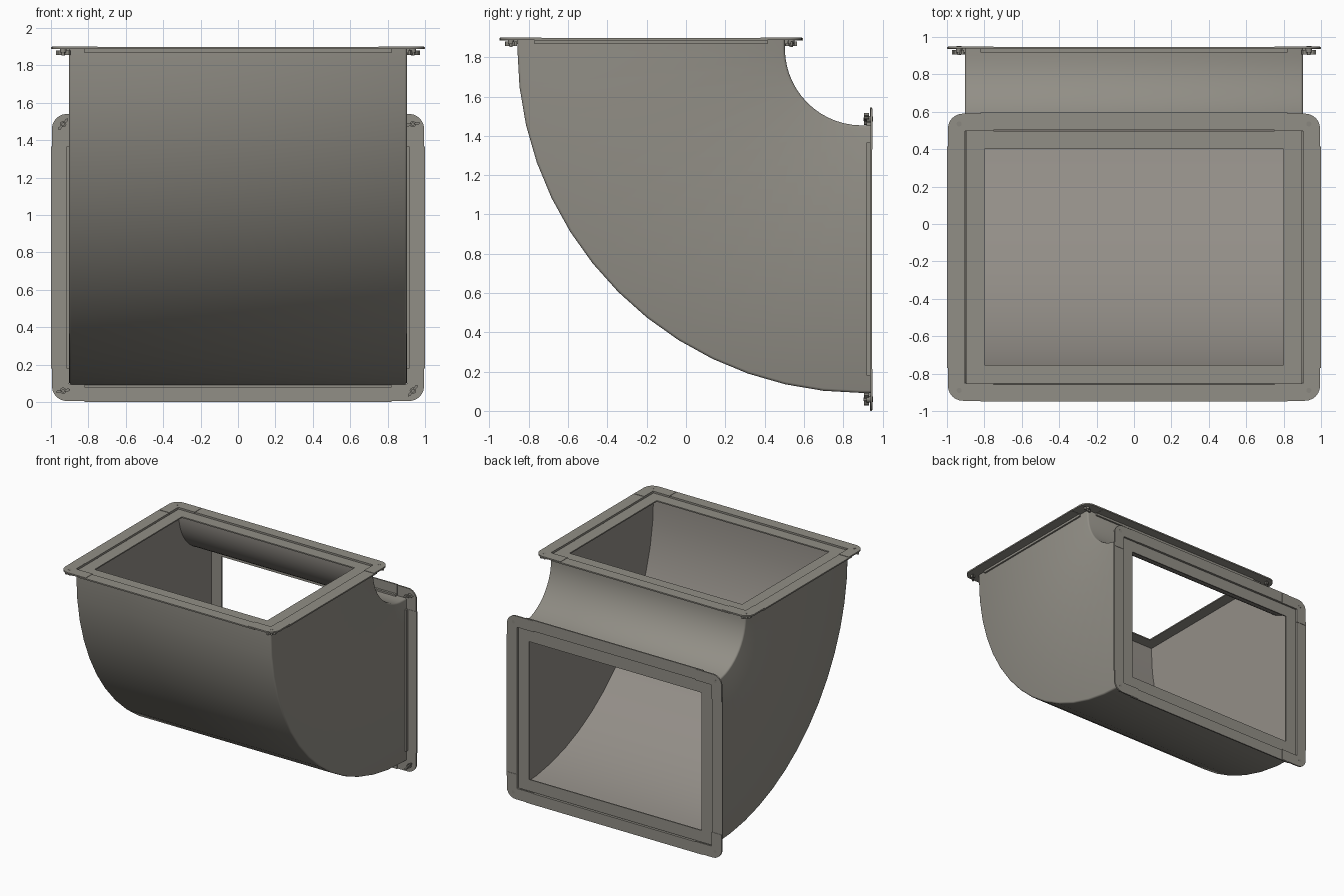
import bpy, bmesh, math

if "Cube" in bpy.data.objects:
    bpy.data.objects.remove(bpy.data.objects["Cube"])

SHIFT = 0.95                       # the model mirrors across the plane z = y + SHIFT
CY, CZ = 0.895, 1.845              # centre of the bend
TOP = 1.9                          # outer face of the top flange
V0, V1 = -0.95, 0.595              # top flange limits in y


def material(name, rgb):
    m = bpy.data.materials.new(name)
    m.diffuse_color = (*rgb, 1)
    m.use_nodes = True
    m.node_tree.nodes["Principled BSDF"].inputs["Base Color"].default_value = m.diffuse_color
    return m


STEEL = material("galvanised grey", (0.285, 0.272, 0.238))
LINER = material("warm grey inside", (0.292, 0.272, 0.245))
BOLT = material("bolt grey", (0.25, 0.24, 0.21))


def finish(bm, name, mat, rear=False, angle=40, recalc=True):
    if rear:                       # swap the top flange part onto the rear opening
        for v in bm.verts:
            x, y, z = v.co
            v.co = (x, z - SHIFT, y + SHIFT)
    if recalc:
        bmesh.ops.recalc_face_normals(bm, faces=bm.faces[:])
    me = bpy.data.meshes.new(name)
    bm.to_mesh(me)
    bm.free()
    me.materials.append(mat)
    ob = bpy.data.objects.new(name, me)
    bpy.context.collection.objects.link(ob)
    bpy.ops.object.select_all(action='DESELECT')
    ob.select_set(True)
    bpy.context.view_layer.objects.active = ob
    bpy.ops.object.shade_smooth_by_angle(angle=math.radians(angle))
    return ob


def prism(bm, pts, z0, z1):
    lo = [bm.verts.new((x, y, z0)) for x, y in pts]
    hi = [bm.verts.new((x, y, z1)) for x, y in pts]
    bm.faces.new(lo[::-1])
    bm.faces.new(hi)
    n = len(pts)
    for i in range(n):
        j = (i + 1) % n
        bm.faces.new((lo[i], lo[j], hi[j], hi[i]))


def rect(x0, x1, y0, y1):
    return [(x0, y0), (x1, y0), (x1, y1), (x0, y1)]


def bend_rings(half, outer, inner, end, steps=14):
    """Rectangular cross-sections swept through the quarter bend."""
    def ring(o, i):
        return [(-half, *o), (half, *o), (half, *i), (-half, *i)]
    rings = [ring((CY - outer, end), (CY - inner, end))]
    for k in range(steps + 1):
        a = math.radians(90 * k / steps)
        c, s = math.cos(a), math.sin(a)
        rings.append(ring((CY - outer * c, CZ - outer * s),
                          (CY - inner * c, CZ - inner * s)))
    e = end - SHIFT
    rings.append(ring((e, CZ - outer), (e, CZ - inner)))
    return rings


def loft(rings):
    bm = bmesh.new()
    rows = [[bm.verts.new(p) for p in r] for r in rings]
    for a, b in zip(rows, rows[1:]):
        for i in range(4):
            j = (i + 1) % 4
            bm.faces.new((a[i], a[j], b[j], b[i]))
    return bm


# Outer sheet metal with softly rounded long edges
bm = loft(bend_rings(0.904, 1.753, 0.392, 1.892))
bmesh.ops.recalc_face_normals(bm, faces=bm.faces[:])
corners = [e for e in bm.edges if len(e.link_faces) == 2 and e.calc_face_angle() > 1]
bmesh.ops.bevel(bm, geom=corners, offset=0.013, segments=2, profile=0.5, affect='EDGES')
finish(bm, "bend_shell", STEEL, angle=50)

# Inside face of the thin sheet metal, normals turned inwards
bm = loft(bend_rings(0.896, 1.745, 0.40, 1.886))
bmesh.ops.recalc_face_normals(bm, faces=bm.faces[:])
bmesh.ops.reverse_faces(bm, faces=bm.faces[:])
finish(bm, "bend_inside", LINER, recalc=False)


def corner_outline(sx, sy):
    """L-shaped corner plate with a rounded outer corner."""
    xo, r, w = 0.995, 0.08, 0.092
    yo = (V1 - 0.005) if sy > 0 else (V0 + 0.005)
    pts = [(0.75, 0), (0.75, w), (xo - w, w), (xo - w, 0.21), (xo, 0.21)]
    for k in range(7):
        a = math.radians(15 * k)
        pts.append((xo - r + r * math.cos(a), r - r * math.sin(a)))
    return [(sx * x, yo - sy * d) for x, d in pts]


for side, rear in (("top", False), ("rear", True)):
    # Recessed lip narrowing the opening inside the duct walls
    bm = bmesh.new()
    y0, y1, w = CY - 1.747, CY - 0.398, 0.097
    for s in (-1, 1):
        x0, x1 = sorted((s * 0.80, s * 0.898))
        prism(bm, rect(x0, x1, y0, y1), 1.876, 1.886)
    prism(bm, rect(-0.80, 0.80, y0, y0 + w), 1.876, 1.886)
    prism(bm, rect(-0.80, 0.80, y1 - w, y1), 1.876, 1.886)
    bmesh.ops.remove_doubles(bm, verts=bm.verts[:], dist=1e-5)
    finish(bm, side + "_opening_lip", STEEL, rear)

    # Flange rails: flat face plus a short leg against the duct
    bm = bmesh.new()
    ya, yb = V0 + 0.18, V1 - 0.18
    for s in (-1, 1):
        x0, x1 = sorted((s * 0.905, s * 1.0))
        prism(bm, rect(x0, x1, ya, yb), 1.886, 1.897)
        x0, x1 = sorted((s * 0.904, s * 0.918))
        prism(bm, rect(x0, x1, ya, yb), 1.867, 1.897)
    for edge, s in ((V0, 1), (V1, -1)):
        y0, y1 = sorted((edge, edge + s * 0.09))
        prism(bm, rect(-0.82, 0.82, y0, y1), 1.886, 1.897)
        y0, y1 = sorted((edge + s * 0.078, edge + s * 0.092))
        prism(bm, rect(-0.82, 0.82, y0, y1), 1.867, 1.897)
    finish(bm, side + "_flange_rails", STEEL, rear)

    # Corner plates overlapping the rail ends
    bm = bmesh.new()
    for sx in (-1, 1):
        for sy in (-1, 1):
            prism(bm, corner_outline(sx, sy), 1.888, TOP)
    finish(bm, side + "_corner_plates", STEEL, rear)

    # Corner bolts with wing nuts behind the flange
    bm = bmesh.new()
    for sx in (-1, 1):
        for sy in (-1, 1):
            cx = sx * 0.935
            cy = V1 - 0.06 if sy > 0 else V0 + 0.06
            for r, z0, z1 in ((0.017, 1.868, 1.89), (0.009, 1.853, 1.87),
                              (0.014, 1.895, 1.901)):
                prism(bm, [(cx + r * math.cos(k * math.pi / 5),
                            cy + r * math.sin(k * math.pi / 5)) for k in range(10)], z0, z1)
            t = math.radians(50 if sx * sy < 0 else 10)
            c, s = math.cos(t), math.sin(t)
            for d in (-1, 1):
                wing = [(0.01, -0.005), (0.03, -0.008), (0.04, 0), (0.03, 0.008), (0.01, 0.005)]
                prism(bm, [(cx + d * (u * c - v * s), cy + d * (u * s + v * c))
                           for u, v in wing], 1.856, 1.88)
    finish(bm, side + "_wing_bolts", BOLT, rear)
